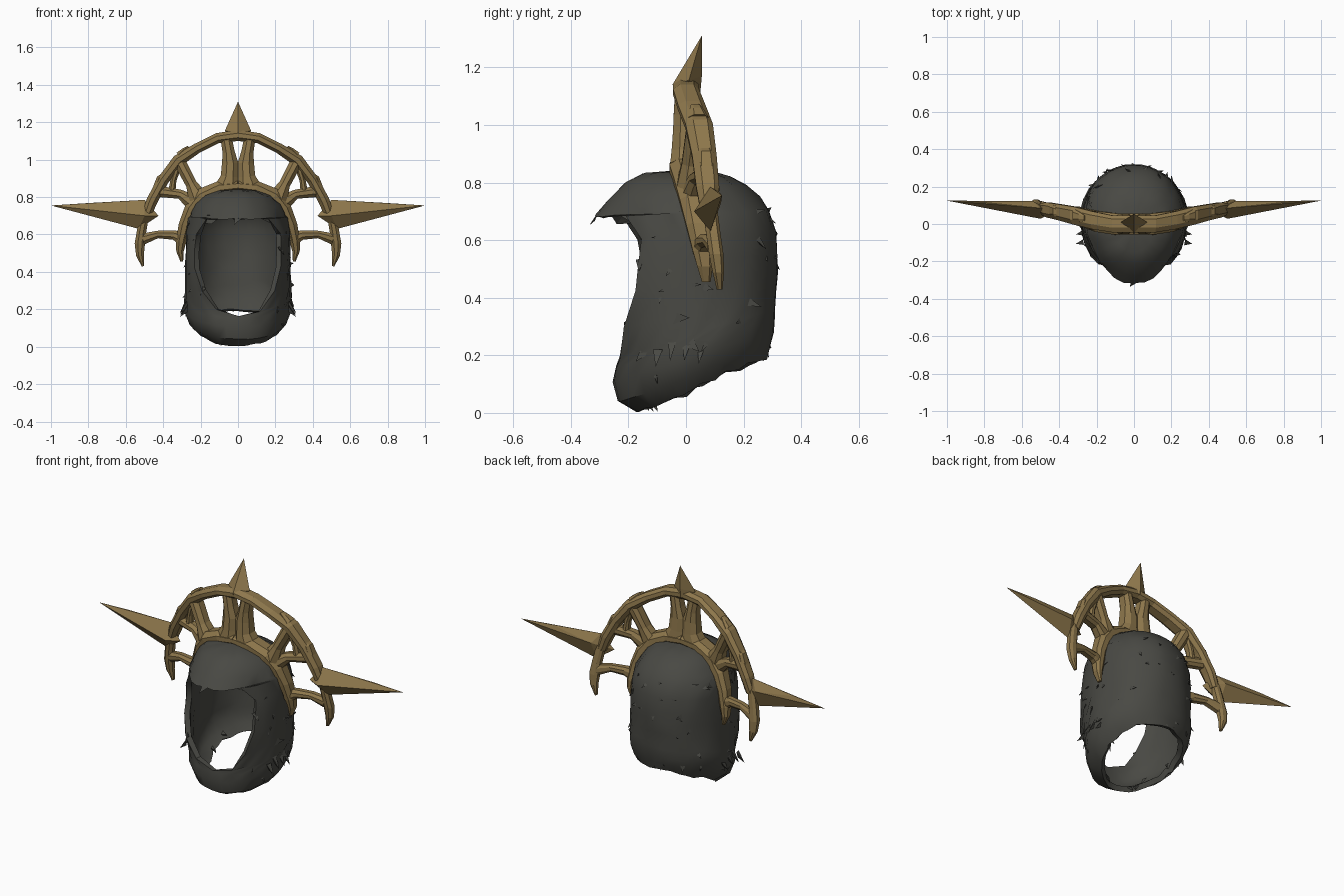
import bpy, bmesh, math, random
from mathutils import Vector

if "Cube" in bpy.data.objects:
    bpy.data.objects.remove(bpy.data.objects["Cube"])

random.seed(4)


def material(name, rgb):
    m = bpy.data.materials.new(name)
    m.diffuse_color = (*rgb, 1)
    m.use_nodes = True
    m.node_tree.nodes["Principled BSDF"].inputs["Base Color"].default_value = m.diffuse_color
    return m


CLOTH = material("dark_cloth", (0.066, 0.066, 0.057))
GOLD = material("old_gold", (0.27, 0.185, 0.072))


def finish(bm, name, mat, angle=None, thickness=0):
    me = bpy.data.meshes.new(name)
    bm.to_mesh(me)
    bm.free()
    ob = bpy.data.objects.new(name, me)
    bpy.context.collection.objects.link(ob)
    me.materials.append(mat)
    bpy.ops.object.select_all(action='DESELECT')
    ob.select_set(True)
    bpy.context.view_layer.objects.active = ob
    if thickness:
        s = ob.modifiers.new("thickness", 'SOLIDIFY')
        s.thickness, s.offset = thickness, -1
        bpy.ops.object.modifier_apply(modifier=s.name)
    if angle:
        bpy.ops.object.shade_smooth_by_angle(angle=math.radians(angle))
    return ob


# Hood rows: front z, back z, front y, back y, half width, opening half width, front sharpness
ROWS = [
    (0.005, 0.195, -0.165, 0.28, 0.215, 0, 1.3),
    (0.04, 0.235, -0.235, 0.295, 0.262, 0, 1.25),
    (0.11, 0.28, -0.255, 0.305, 0.285, 0, 1.15),
    (0.155, 0.33, -0.248, 0.31, 0.288, 0, 1.1),
    (0.19, 0.36, -0.25, 0.31, 0.287, 0.12, 1),
    (0.28, 0.42, -0.285, 0.315, 0.283, 0.19, 1),
    (0.40, 0.49, -0.30, 0.318, 0.282, 0.235, 1),
    (0.50, 0.55, -0.30, 0.318, 0.28, 0.238, 1),
    (0.60, 0.63, -0.295, 0.312, 0.275, 0.225, 1.1),
    (0.685, 0.70, -0.30, 0.29, 0.266, 0.17, 1.4),
    (0.68, 0.75, -0.32, 0.255, 0.25, 0, 1.5),
    (0.735, 0.79, -0.275, 0.21, 0.225, 0, 1.3),
    (0.80, 0.82, -0.21, 0.155, 0.175, 0, 1.1),
    (0.832, 0.836, -0.15, 0.10, 0.10, 0, 1),
    (0.842, 0.842, -0.02, -0.02, 0, 0, 1),
]
COLS, ROUND = 32, 0.93


def hood_row(zf, zb, yf, yb, rx, gap, sharp):
    a0 = math.asin((gap / rx) ** (1 / ROUND)) if gap else 0
    pts = []
    for c in range(COLS + 1):
        a = a0 + (2 * math.pi - 2 * a0) * c / COLS
        s, k = math.sin(a), math.cos(a)
        if abs(s) < 1e-6:
            s = 0
        front = k ** sharp if k > 0 else k
        pts.append(Vector((math.copysign(abs(s) ** ROUND, s) * rx,
                           (yf + yb) / 2 - (yb - yf) / 2 * front,
                           zf + (zb - zf) * (1 - k) / 2)))
    return pts


# Hood shell, open at the face and the neck
grid = [hood_row(*r) for r in ROWS]
bm = bmesh.new()
vs = [[bm.verts.new(p) for p in row] for row in grid]
for r in range(len(ROWS) - 1):
    for c in range(COLS):
        bm.faces.new((vs[r][c], vs[r][c + 1], vs[r + 1][c + 1], vs[r + 1][c]))
bmesh.ops.remove_doubles(bm, verts=bm.verts, dist=0.0005)
for v in bm.verts:
    size = 0.009 if v.is_boundary else 0.003
    v.co += Vector([random.uniform(-size, size) for _ in range(3)])
    v.co.z = max(v.co.z, 0.003)
bm.normal_update()
rim = [(v.co.copy(), v.normal.copy()) for v in bm.verts if v.is_boundary]
skin = [(v.co.copy(), v.normal.copy()) for v in bm.verts
        if not v.is_boundary and v.co.z < 0.72 and v.co.y > -0.15]
finish(bm, "hood", CLOTH, 40, 0.03)


# Torn cloth scraps lifting off the surface; turn swings the tip sideways
def scrap(bm, p, n, length, lift, turn=0.0):
    side = n.cross(Vector((0, 0, 1)))
    if side.length < 0.1:
        return
    side.normalize()
    down = n.cross(side).normalized()
    if down.z > 0:
        down = -down
    along = down * math.cos(turn) + side * math.sin(turn)
    across = n.cross(along).normalized()
    base = p - n * 0.012
    tip = p + n * lift + along * length
    tip.z = max(tip.z, 0.004)
    w = length * random.uniform(0.2, 0.42)
    corners = [base - across * w, base + across * w, base + along * length * 0.6, tip]
    v = [bm.verts.new(c) for c in corners]
    for f in ((0, 1, 3), (1, 2, 3), (2, 0, 3), (0, 2, 1)):
        bm.faces.new([v[i] for i in f])


bm = bmesh.new()
for p, n in rim:
    if p.z > 0.6:          # hanging brow fringe
        scrap(bm, p + Vector((0, 0, 0.015)), n, random.uniform(0.045, 0.065), 0.0, random.uniform(-0.5, 0.5))
    elif random.random() < 0.4:
        up = 0.045 if p.y > -0.1 else 0.02
        scrap(bm, p + Vector((0, 0, up)), n, random.uniform(0.04, 0.06), 0.012, random.uniform(-1, 1))
for p, n in random.sample(skin, 40):
    scrap(bm, p, n, random.uniform(0.045, 0.08), random.uniform(0.003, 0.014), random.uniform(-1.7, 1.7))
for s in (-1, 1):          # clumps at the jaw sides
    for y, z, l in ((-0.05, 0.25, 0.07), (0.0, 0.26, 0.08), (-0.1, 0.22, 0.06), (0.05, 0.23, 0.06)):
        scrap(bm, Vector((s * 0.283, y, z)), Vector((s, -0.2, 0)).normalized(), l, 0.028)
bmesh.ops.recalc_face_normals(bm, faces=bm.faces)
finish(bm, "cloth_scraps", CLOTH)


# Crown is flat in the middle and sweeps back toward the sides and the lower tips
def sweep_y(x, z):
    d = max(abs(x) - 0.15, 0)
    return 0.3 * d - 0.18 * d * d + 0.12 * max(0.7 - z, 0)


SECTION = [(-0.5, -0.22), (-0.2, -0.5), (0.2, -0.5), (0.5, -0.22), (0.5, 0.3), (0.2, 0.5), (-0.2, 0.5), (-0.5, 0.3)]


def beam(name, path):
    """Mirrored chamfered bar; path points are x, z, width, depth."""
    bm = bmesh.new()
    for s in (-1, 1):
        rings = []
        for i, (x, z, w, d) in enumerate(path):
            a, b = path[max(i - 1, 0)], path[min(i + 1, len(path) - 1)]
            t = Vector((b[0] - a[0], b[1] - a[1])).normalized()
            rings.append([bm.verts.new((s * (x - t.y * w * u), sweep_y(x, z) + d * v, z + t.x * w * u))
                          for u, v in SECTION])
        for p, q in zip(rings, rings[1:]):
            for i in range(8):
                j = (i + 1) % 8
                bm.faces.new((p[i], p[j], q[j], q[i]))
        bm.faces.new(rings[0])
        bm.faces.new(rings[-1])
    bmesh.ops.recalc_face_normals(bm, faces=bm.faces)
    finish(bm, name, GOLD)


beam("inner_band", [(0, 0.86, 0.06, 0.11), (0.1, 0.85, 0.07, 0.115), (0.195, 0.80, 0.095, 0.11),
                    (0.25, 0.735, 0.075, 0.10), (0.285, 0.65, 0.065, 0.085), (0.305, 0.56, 0.055, 0.07),
                    (0.31, 0.51, 0.04, 0.055), (0.3, 0.455, 0.014, 0.03)])
beam("outer_arch", [(0, 1.13, 0.06, 0.09), (0.11, 1.115, 0.055, 0.09), (0.22, 1.06, 0.055, 0.095),
                    (0.32, 0.995, 0.065, 0.095), (0.40, 0.89, 0.06, 0.085), (0.46, 0.78, 0.06, 0.08),
                    (0.49, 0.70, 0.05, 0.06)])
beam("center_struts", [(0.065, 1.125, 0.06, 0.075), (0.05, 1.04, 0.065, 0.085), (0.042, 0.98, 0.088, 0.09),
                       (0.045, 0.91, 0.094, 0.10), (0.055, 0.86, 0.13, 0.11)])
beam("upper_struts", [(0.21, 0.79, 0.11, 0.10), (0.25, 0.87, 0.06, 0.085), (0.31, 0.985, 0.065, 0.085)])
beam("middle_struts", [(0.235, 0.765, 0.09, 0.08), (0.31, 0.815, 0.05, 0.065), (0.42, 0.83, 0.06, 0.06)])
beam("cross_struts", [(0.32, 0.97, 0.04, 0.06), (0.345, 0.89, 0.032, 0.05), (0.355, 0.82, 0.04, 0.05)])
beam("lower_arms", [(0.285, 0.575, 0.08, 0.06), (0.345, 0.597, 0.05, 0.055), (0.43, 0.60, 0.04, 0.05),
                    (0.51, 0.575, 0.06, 0.05)])
beam("claws", [(0.495, 0.72, 0.045, 0.05), (0.515, 0.62, 0.05, 0.05), (0.525, 0.55, 0.055, 0.05),
               (0.524, 0.49, 0.042, 0.04), (0.508, 0.43, 0.014, 0.02)])
beam("arch_barbs", [(0.31, 1.02, 0.05, 0.07), (0.285, 1.05, 0.03, 0.05), (0.265, 1.07, 0.01, 0.03)])
beam("side_barbs", [(0.43, 0.85, 0.05, 0.07), (0.415, 0.90, 0.04, 0.06), (0.385, 0.93, 0.015, 0.04)])


# Faceted spikes
def spike(name, points, mirror=False):
    bm = bmesh.new()
    for s in ((-1, 1) if mirror else (1,)):
        v = [bm.verts.new((s * x, y, z)) for x, y, z in points]
        bmesh.ops.convex_hull(bm, input=v)
    bmesh.ops.recalc_face_normals(bm, faces=bm.faces)
    finish(bm, name, GOLD)


spike("side_spikes", [(1.0, 0.125, 0.755), (0.50, 0.085, 0.785), (0.425, 0.065, 0.70), (0.53, 0.085, 0.63),
                      (0.50, 0.028, 0.70), (0.54, 0.122, 0.73), (0.80, 0.115, 0.768)], True)
spike("top_spike", [(0, 0.055, 1.31), (-0.07, 0.01, 1.155), (0.07, 0.01, 1.155), (0, -0.047, 1.14),
                    (0, 0.055, 1.17), (-0.02, 0, 1.105), (0.02, 0, 1.105), (0, 0.05, 1.115)])
